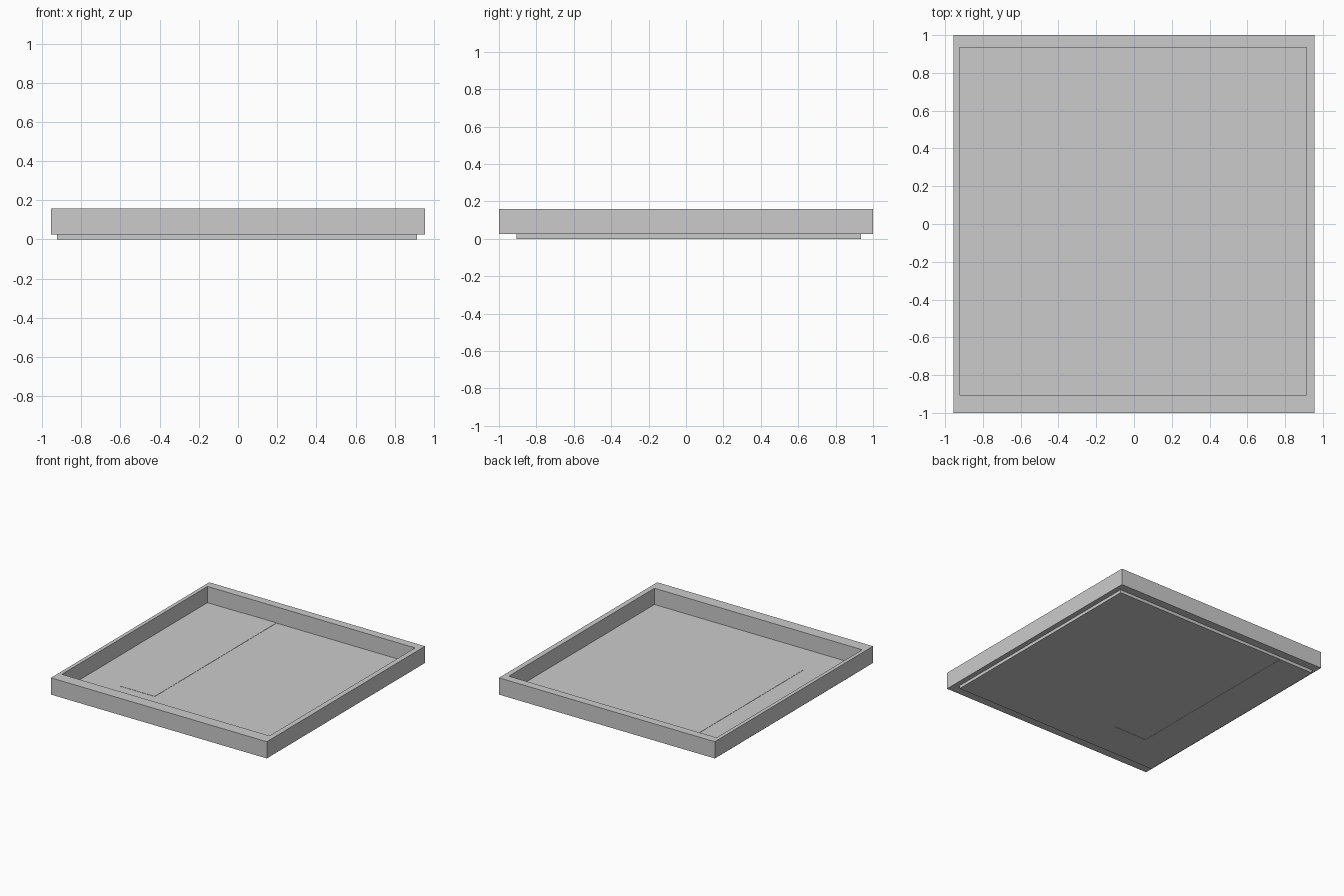
import bpy, bmesh

if "Cube" in bpy.data.objects:
    bpy.data.objects.remove(bpy.data.objects["Cube"])

OUT = (-0.955, 0.955, -1.0, 1.0)        # outer frame limits: x0, x1, y0, y1
INN = (-0.925, 0.913, -0.905, 0.935)    # opening and floor limits
Z_FRAME, Z_TOP, Z_FLOOR = 0.025, 0.159, 0.029
PX0, PX1, PY0 = -0.617, -0.314, -0.603  # loose floor panel
LIFT = 0.002


def rect(x0, x1, y0, y1):
    return [(x0, y0), (x1, y0), (x1, y1), (x0, y1)]


def finish(name, bm):
    bmesh.ops.recalc_face_normals(bm, faces=bm.faces)
    mesh = bpy.data.meshes.new(name)
    bm.to_mesh(mesh)
    bm.free()
    obj = bpy.data.objects.new(name, mesh)
    bpy.context.collection.objects.link(obj)
    return obj


def prism(name, outline, z0, z1):
    bm = bmesh.new()
    face = bm.faces.new([bm.verts.new((x, y, z0)) for x, y in outline])
    ext = bmesh.ops.extrude_face_region(bm, geom=[face], use_keep_orig=True)
    top = [v for v in ext["geom"] if isinstance(v, bmesh.types.BMVert)]
    bmesh.ops.translate(bm, verts=top, vec=(0, 0, z1 - z0))
    return finish(name, bm)


def ring(name, outer, inner, z0, z1):
    bm = bmesh.new()
    loops = [[bm.verts.new((x, y, z)) for x, y in pts]
             for pts, z in ((outer, z0), (outer, z1), (inner, z1), (inner, z0))]
    for k in range(4):
        a, b = loops[k], loops[(k + 1) % 4]
        for i in range(4):
            j = (i + 1) % 4
            bm.faces.new((a[i], a[j], b[j], b[i]))
    return finish(name, bm)


# raised border wall with an off-centre opening
ring("border_frame", rect(*OUT), rect(*INN), Z_FRAME, Z_TOP)

# tray floor with a slot open towards the back
x0, x1, y0, y1 = INN
prism("tray_floor", [(x0, y0), (x1, y0), (x1, y1), (PX1, y1),
                     (PX1, PY0), (PX0, PY0), (PX0, y1), (x0, y1)], 0, Z_FLOOR)

# panel filling the slot, sitting a hair higher than the floor
prism("floor_panel", rect(PX0, PX1, PY0, y1), LIFT, Z_FLOOR + LIFT)
